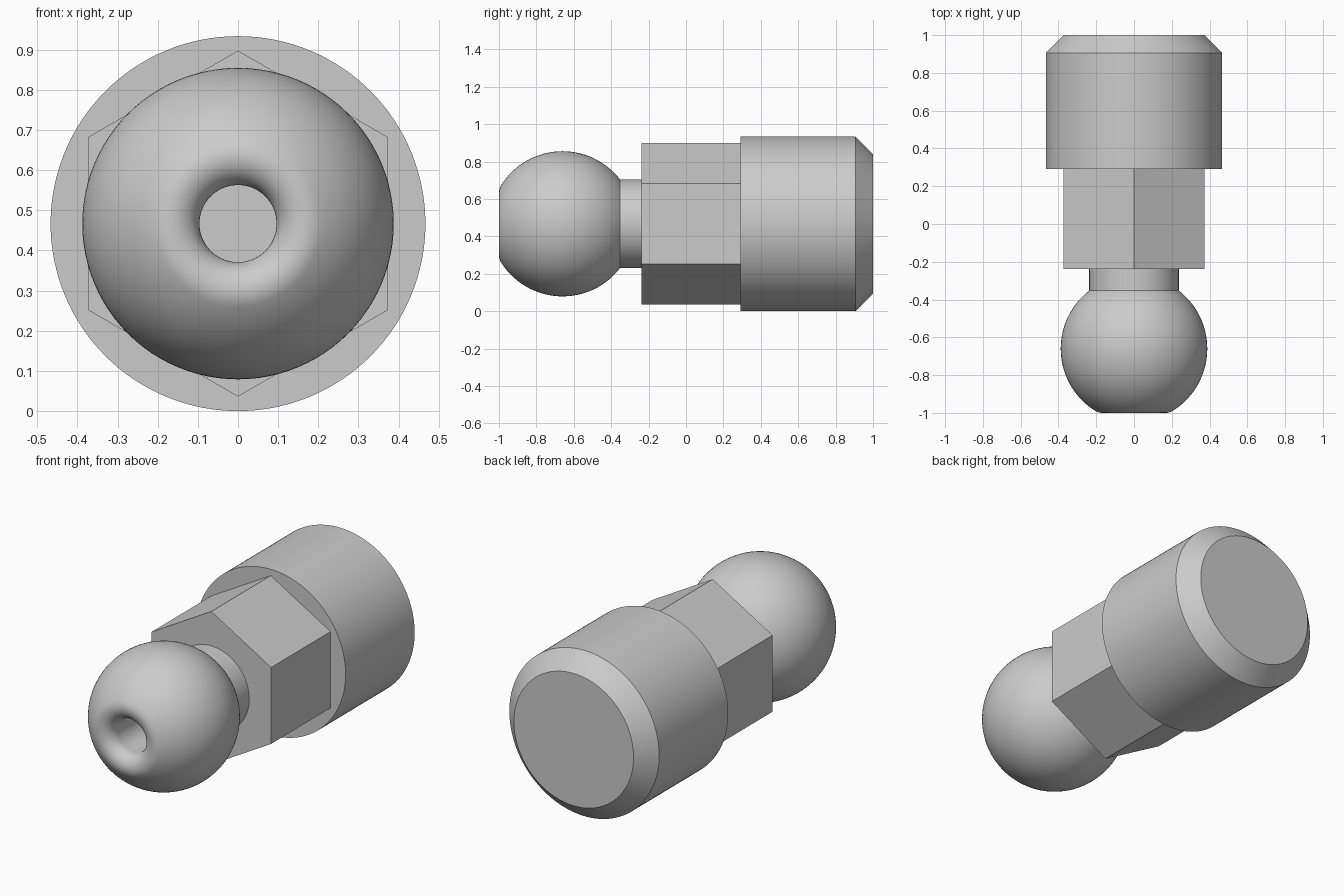
import bpy
import bmesh
from math import sin, cos, pi, radians, sqrt, atan2

cube = bpy.data.objects.get("Cube")
if cube:
    bpy.data.objects.remove(cube, do_unlink=True)

AXIS_Z = 0.467

metal = bpy.data.materials.new("plain_grey_metal")
metal.use_nodes = True
GREY = (0.6, 0.6, 0.6, 1)
metal.diffuse_color = GREY
metal.node_tree.nodes["Principled BSDF"].inputs["Base Color"].default_value = GREY


def lathe(name, profile, sides):
    """Turn (y, radius) points around the lengthwise axis."""
    bm = bmesh.new()
    rings = []
    for y, r in profile:
        rings.append([bm.verts.new((r * sin(2 * pi * i / sides), y,
                                    AXIS_Z + r * cos(2 * pi * i / sides)))
                      for i in range(sides)])
    for a, b in zip(rings, rings[1:]):
        for i in range(sides):
            j = (i + 1) % sides
            bm.faces.new((a[i], a[j], b[j], b[i]))
    # Flat end caps
    bm.faces.new(rings[0])
    bm.faces.new(rings[-1])
    bmesh.ops.recalc_face_normals(bm, faces=bm.faces)
    mesh = bpy.data.meshes.new(name)
    bm.to_mesh(mesh)
    bm.free()
    mesh.materials.append(metal)
    obj = bpy.data.objects.new(name, mesh)
    bpy.context.collection.objects.link(obj)
    bpy.ops.object.select_all(action='DESELECT')
    obj.select_set(True)
    bpy.context.view_layer.objects.active = obj
    bpy.ops.object.shade_smooth_by_angle(angle=radians(30))
    return obj


def arc(cy, cr, radius, start, end, steps):
    """Profile arc; angle zero points to the front, a quarter turn outward."""
    angles = [start + (end - start) * k / steps for k in range(steps + 1)]
    return [(cy - radius * cos(a), cr + radius * sin(a)) for a in angles]


# Ball head: drilled hole, rounded hole mouth, sphere, short neck
BALL_Y, BALL_R = -0.66, 0.388
HOLE_R, LIP_R = 0.096, 0.0715
NECK_R, HEX_FRONT, BODY_FRONT = 0.237, -0.238, 0.291
lip_y, lip_r = -1 + LIP_R, HOLE_R + LIP_R
tangent = atan2(lip_r, BALL_Y - lip_y)
neck_angle = pi - atan2(NECK_R, sqrt(BALL_R ** 2 - NECK_R ** 2))

profile = [(-0.65, HOLE_R)]
profile += arc(lip_y, lip_r, LIP_R, -pi / 2, tangent, 16)
profile += arc(BALL_Y, 0, BALL_R, tangent, neck_angle, 40)[1:]
profile += [(HEX_FRONT + 0.02, NECK_R)]
lathe("ball_head", profile, 96)

# Hexagonal wrench section
lathe("hex_section", [(HEX_FRONT, 0.431), (BODY_FRONT + 0.02, 0.431)], 6)

# Cylindrical body with chamfered rear edge
lathe("body", [(BODY_FRONT, 0.467), (0.906, 0.467), (1, 0.373)], 128)
